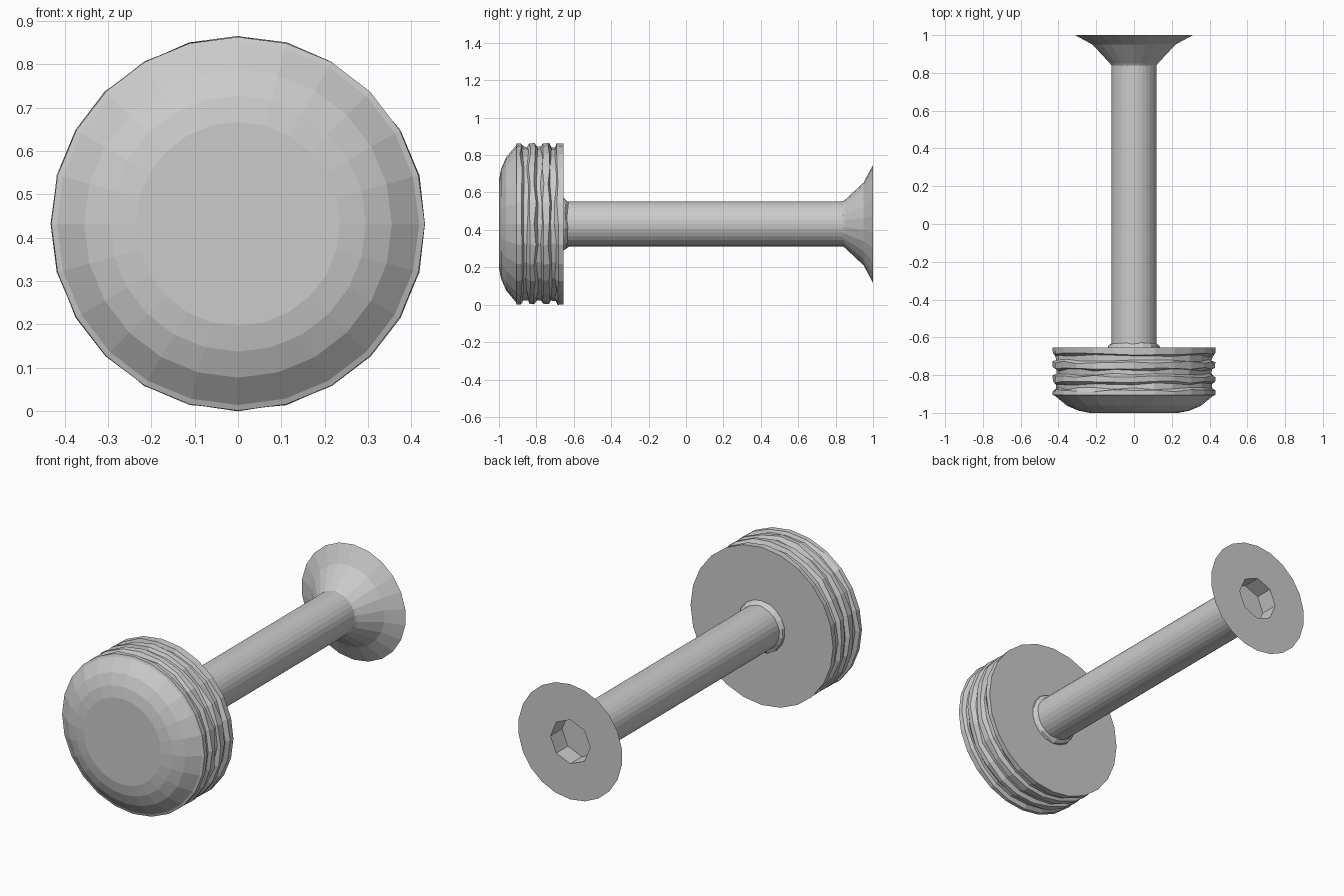
import bpy, bmesh, math, random
from mathutils import Vector

random.seed(4)
AXIS_Z = 0.432

cube = bpy.data.objects.get("Cube")
if cube:
    bpy.data.objects.remove(cube, do_unlink=True)

grey = bpy.data.materials.new("plain_grey")
grey.use_nodes = True
grey.diffuse_color = (0.6, 0.6, 0.6, 1)
grey.node_tree.nodes["Principled BSDF"].inputs["Base Color"].default_value = (0.6, 0.6, 0.6, 1)


def lathe(name, profile, sides, rough=None, cap_start=True, cap_end=True):
    """Turn (y, radius) points about the long axis; rough(y, r) gives a jitter amount."""
    bm = bmesh.new()
    rings = []
    for y, r in profile:
        ring = []
        for i in range(sides):
            a = math.tau * i / sides
            j = rough(y, r) if rough else 0
            rr = r + random.uniform(-j, j) * 0.5
            yy = y + random.uniform(-j, j)
            ring.append(bm.verts.new((rr * math.sin(a), yy, AXIS_Z + rr * math.cos(a))))
        rings.append(ring)
    for low, high in zip(rings, rings[1:]):
        for i in range(sides):
            k = (i + 1) % sides
            bm.faces.new((low[i], low[k], high[k], high[i]))
    if cap_start:
        bm.faces.new(rings[0])
    if cap_end:
        bm.faces.new(rings[-1])
    bmesh.ops.recalc_face_normals(bm, faces=bm.faces)
    mesh = bpy.data.meshes.new(name)
    bm.to_mesh(mesh)
    bm.free()
    mesh.materials.append(grey)
    obj = bpy.data.objects.new(name, mesh)
    bpy.context.collection.objects.link(obj)
    return obj


# Domed head with three rough grooves around its rim
head = [(-1, 0.235), (-0.988, 0.295), (-0.962, 0.355), (-0.91, 0.418), (-0.905, 0.431)]
for y in (-0.86, -0.785, -0.71):
    head += [(y - 0.022, 0.43), (y - 0.012, 0.412), (y + 0.012, 0.412), (y + 0.022, 0.43)]
head.append((-0.655, 0.431))
lathe("head", head, 24, lambda y, r: 0.007 if -0.9 < y < -0.66 else 0)

# Ragged fillet where the shaft meets the head
lathe("shaft_collar", [(-0.66, 0.142), (-0.645, 0.137), (-0.63, 0.118)], 18,
      lambda y, r: 0.006 if y > -0.65 else 0)

# Straight shaft
lathe("shaft", [(-0.66, 0.12), (0.86, 0.12)], 32)

# Flared foot, with a flat rim turning into a shallow socket
lathe("flared_foot", [(0.835, 0.118), (0.85, 0.128), (0.95, 0.222), (1, 0.315)], 22,
      cap_end=False)


def socket_rim(name, sides_out, sides_in, r_out, r_in, depth):
    """Flat back face with an eight-sided blind socket."""
    bm = bmesh.new()
    loops = []
    for n, r, y in ((sides_out, r_out, 1), (sides_in, r_in, 1), (sides_in, r_in, 1 - depth)):
        loops.append([bm.verts.new((r * math.sin(math.tau * i / n), y,
                                    AXIS_Z + r * math.cos(math.tau * i / n)))
                      for i in range(n)])
    edges = [bm.edges.new((ring[i], ring[i - 1])) for ring in loops[:2] for i in range(len(ring))]
    bmesh.ops.triangle_fill(bm, use_beauty=True, edges=edges, normal=Vector((0, 1, 0)))
    for i in range(sides_in):
        k = (i + 1) % sides_in
        bm.faces.new((loops[1][i], loops[1][k], loops[2][k], loops[2][i]))
    bm.faces.new(loops[2])
    bmesh.ops.recalc_face_normals(bm, faces=bm.faces)
    if sum(f.normal.y for f in bm.faces) < 0:
        bmesh.ops.reverse_faces(bm, faces=bm.faces)
    mesh = bpy.data.meshes.new(name)
    bm.to_mesh(mesh)
    bm.free()
    mesh.materials.append(grey)
    bpy.context.collection.objects.link(bpy.data.objects.new(name, mesh))


socket_rim("foot_socket", 22, 8, 0.315, 0.12, 0.1)
